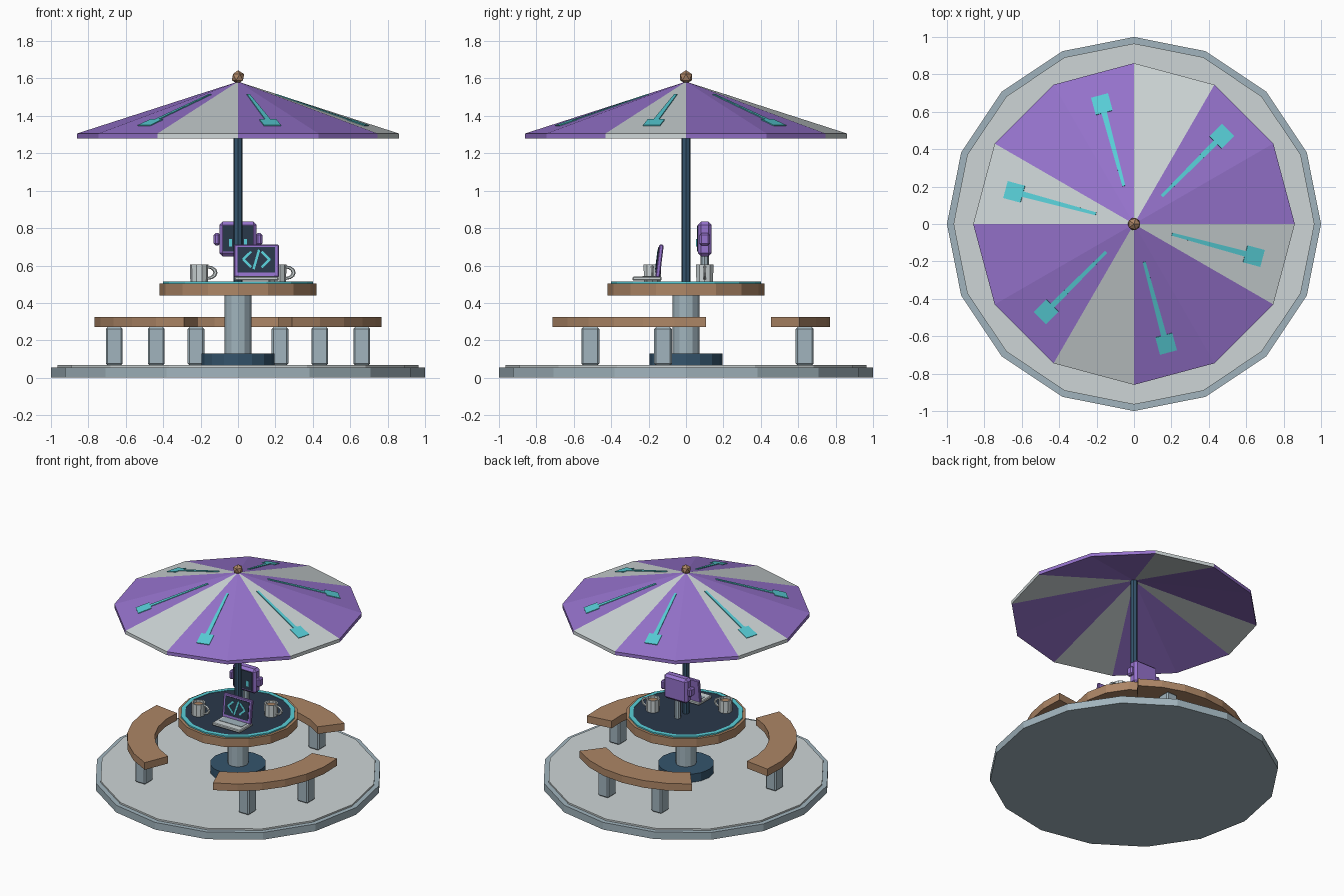
import bpy, bmesh, math
from mathutils import Matrix, Vector

if "Cube" in bpy.data.objects:
    bpy.data.objects.remove(bpy.data.objects["Cube"])


def material(name, rgb):
    """Flat colour given as sRGB 0-255, stored linear."""
    m = bpy.data.materials.new(name)
    lin = [((c / 255 + 0.055) / 1.055) ** 2.4 for c in rgb]
    m.diffuse_color = (*lin, 1)
    m.use_nodes = True
    m.node_tree.nodes["Principled BSDF"].inputs["Base Color"].default_value = m.diffuse_color
    return m


GREY = material("pale_grey", (205, 213, 214))
SLATE = material("slate_grey", (161, 180, 189))
NAVY = material("navy_blue", (52, 84, 108))
DARK = material("dark_screen", (42, 56, 74))
WOOD = material("warm_wood", (173, 134, 102))
PURPLE = material("purple", (150, 115, 205))
TEAL = material("teal", (88, 207, 216))


def finish(name, bm, *mats):
    bmesh.ops.recalc_face_normals(bm, faces=bm.faces)
    me = bpy.data.meshes.new(name)
    bm.to_mesh(me)
    bm.free()
    for m in mats:
        me.materials.append(m)
    ob = bpy.data.objects.new(name, me)
    bpy.context.collection.objects.link(ob)
    return ob


def lathe(name, profile, sides, mat, at=(0, 0)):
    """Revolve (radius, z) points; zero radius closes to a point."""
    bm = bmesh.new()
    rings = []
    for r, z in profile:
        n = sides if r > 0 else 1
        rings.append([bm.verts.new((at[0] + r * math.cos(2 * math.pi * i / sides),
                                    at[1] + r * math.sin(2 * math.pi * i / sides), z))
                      for i in range(n)])
    for a, b in zip(rings, rings[1:]):
        for i in range(sides):
            j = (i + 1) % sides
            quad = [a[i % len(a)], a[j % len(a)], b[j % len(b)], b[i % len(b)]]
            bm.faces.new(list(dict.fromkeys(quad)))
    return finish(name, bm, mat)


def disc(name, r, z0, z1, sides, mat, at=(0, 0)):
    return lathe(name, [(0, z0), (r, z0), (r, z1), (0, z1)], sides, mat, at)


def box(name, center, size, mat, bevel=0.0, matrix=None):
    bm = bmesh.new()
    bmesh.ops.create_cube(bm, size=1)
    bmesh.ops.scale(bm, vec=size, verts=bm.verts)
    if bevel:
        bmesh.ops.bevel(bm, geom=bm.edges[:], offset=bevel, segments=1, affect='EDGES')
    bmesh.ops.translate(bm, vec=center, verts=bm.verts)
    if matrix:
        bmesh.ops.transform(bm, matrix=matrix, verts=bm.verts)
    return finish(name, bm, mat)


def prism(name, points, z0, z1, mat, matrix=None):
    """Extrude an outline in XY from z0 to z1."""
    bm = bmesh.new()
    lo = [bm.verts.new((x, y, z0)) for x, y in points]
    hi = [bm.verts.new((x, y, z1)) for x, y in points]
    bm.faces.new(lo[::-1])
    bm.faces.new(hi)
    n = len(points)
    for i in range(n):
        j = (i + 1) % n
        bm.faces.new((lo[i], lo[j], hi[j], hi[i]))
    if matrix:
        bmesh.ops.transform(bm, matrix=matrix, verts=bm.verts)
    return finish(name, bm, mat)


def polar(r, deg):
    return r * math.cos(math.radians(deg)), r * math.sin(math.radians(deg))


# Round plaza slab
disc("plaza_slab", 1.0, 0, 0.055, 16, SLATE)
disc("plaza_paving", 0.965, 0.055, 0.067, 16, GREY)

# Table
disc("table_foot", 0.195, 0.067, 0.13, 16, NAVY)
disc("table_column", 0.072, 0.13, 0.44, 12, SLATE)
disc("table_top", 0.42, 0.44, 0.505, 16, WOOD)
disc("table_inlay", 0.375, 0.505, 0.512, 16, DARK)
lathe("table_glow_ring", [(0.37, 0.505), (0.4, 0.505), (0.4, 0.515),
                          (0.37, 0.515), (0.37, 0.505)], 16, TEAL)

# Parasol pole and hollow canopy, two purple panels then one pale
disc("parasol_pole", 0.025, 0.51, 1.57, 8, NAVY)
canopy = lathe("parasol_canopy", [(0, 1.553), (0.86, 1.28), (0.86, 1.306), (0, 1.583)],
               12, PURPLE)
canopy.data.materials.append(GREY)
for p in canopy.data.polygons:
    sector = int((math.degrees(math.atan2(p.center.y, p.center.x)) % 360) // 30)
    p.material_index = 1 if sector % 3 == 2 else 0

# Circuit-trace markings lying on the canopy panels
slope = math.atan2(0.277, 0.86 * math.cos(math.radians(15)))
k = 1 / math.cos(slope)
trace = [(0.21, -0.008), (0.615, -0.015), (0.615, -0.047), (0.71, -0.047)]
trace = [(x * k, y) for x, y in trace]
trace += [(x, -y) for x, y in trace[::-1]]
for i in range(6):
    m = (Matrix.Translation((0, 0, 1.583)) @ Matrix.Rotation(math.radians(45 + 60 * i), 4, 'Z')
         @ Matrix.Rotation(slope, 4, 'Y'))
    prism("canopy_trace", trace, 0.0, 0.005, TEAL, m)

# Faceted finial
bm = bmesh.new()
bmesh.ops.create_icosphere(bm, subdivisions=1, radius=0.037,
                           matrix=Matrix.Translation((0, 0, 1.607)))
finish("finial", bm, WOOD)

# Three curved benches with two legs each
for mid in (90, 210, 330):
    angles = [mid - 38 + 76 * i / 6 for i in range(7)]
    outline = [polar(0.77, a) for a in angles] + [polar(0.577, a) for a in angles[::-1]]
    prism("bench_seat", outline, 0.27, 0.325, WOOD)
    for off in (-19.5, 19.5):
        box("bench_leg", (*polar(0.673, mid + off), 0.168), (0.09, 0.096, 0.204), SLATE, 0.01)

# Mugs: hollow body, drink surface and handle
for x, y in ((-0.208, -0.18), (0.21, 0.1)):
    lathe("mug_body", [(0, 0.513), (0.047, 0.513), (0.049, 0.605), (0.039, 0.605),
                       (0.037, 0.53), (0, 0.53)], 10, GREY, (x, y))
    disc("mug_drink", 0.038, 0.58, 0.588, 10, WOOD, (x, y))
    bm = bmesh.new()
    rings = []
    for i in range(7):
        a = math.pi * (i / 6 - 0.5)
        ring = []
        for j in range(6):
            b = math.tau * j / 6
            r = 0.031 + 0.008 * math.cos(b)
            ring.append(bm.verts.new((x + 0.044 + 1.4 * r * math.cos(a),
                                      y + 0.008 * math.sin(b), 0.562 + r * math.sin(a))))
        rings.append(ring)
    for p, q in zip(rings, rings[1:]):
        for j in range(6):
            bm.faces.new((p[j], p[j - 1], q[j - 1], q[j]))
    finish("mug_handle", bm, GREY)

# Laptop
LX = 0.098
box("laptop_base", (LX, -0.208, 0.53), (0.235, 0.155, 0.022), GREY, 0.005)
box("laptop_keys", (LX, -0.195, 0.542), (0.19, 0.075, 0.004), SLATE)
lid = Matrix.Translation((LX, -0.152, 0.537)) @ Matrix.Rotation(math.radians(-7), 4, 'X')
box("laptop_lid", (0, 0, 0.088), (0.24, 0.024, 0.176), PURPLE, 0.005, lid)
box("laptop_screen", (0, -0.013, 0.092), (0.2, 0.006, 0.136), DARK, 0, lid)


def stroke(x0, z0, x1, z1):
    length = math.hypot(x1 - x0, z1 - z0)
    m = (lid @ Matrix.Translation(((x0 + x1) / 2, -0.0165, (z0 + z1) / 2))
         @ Matrix.Rotation(-math.atan2(z1 - z0, x1 - x0), 4, 'Y'))
    box("screen_stroke", (0, 0, 0), (length + 0.006, 0.004, 0.013), TEAL, 0, m)


# Bracket pattern on the screen
for s in (-1, 1):
    for dz in (-0.04, 0.04):
        stroke(s * 0.07, 0.094, s * 0.03, 0.094 + dz)
stroke(-0.014, 0.045, 0.014, 0.143)

# Robot display head on a post
RY = 0.1
disc("robot_post", 0.022, 0.512, 0.66, 8, SLATE, (0, RY))
box("robot_head", (0, RY, 0.742), (0.2, 0.074, 0.186), PURPLE, 0.018)
box("robot_face", (0, RY - 0.038, 0.745), (0.158, 0.008, 0.14), DARK)
for s in (-1, 1):
    box("robot_ear", (s * 0.113, RY, 0.74), (0.034, 0.055, 0.066), PURPLE, 0.01)
    box("robot_eye", (s * 0.04, RY - 0.043, 0.722), (0.018, 0.005, 0.042), TEAL)
